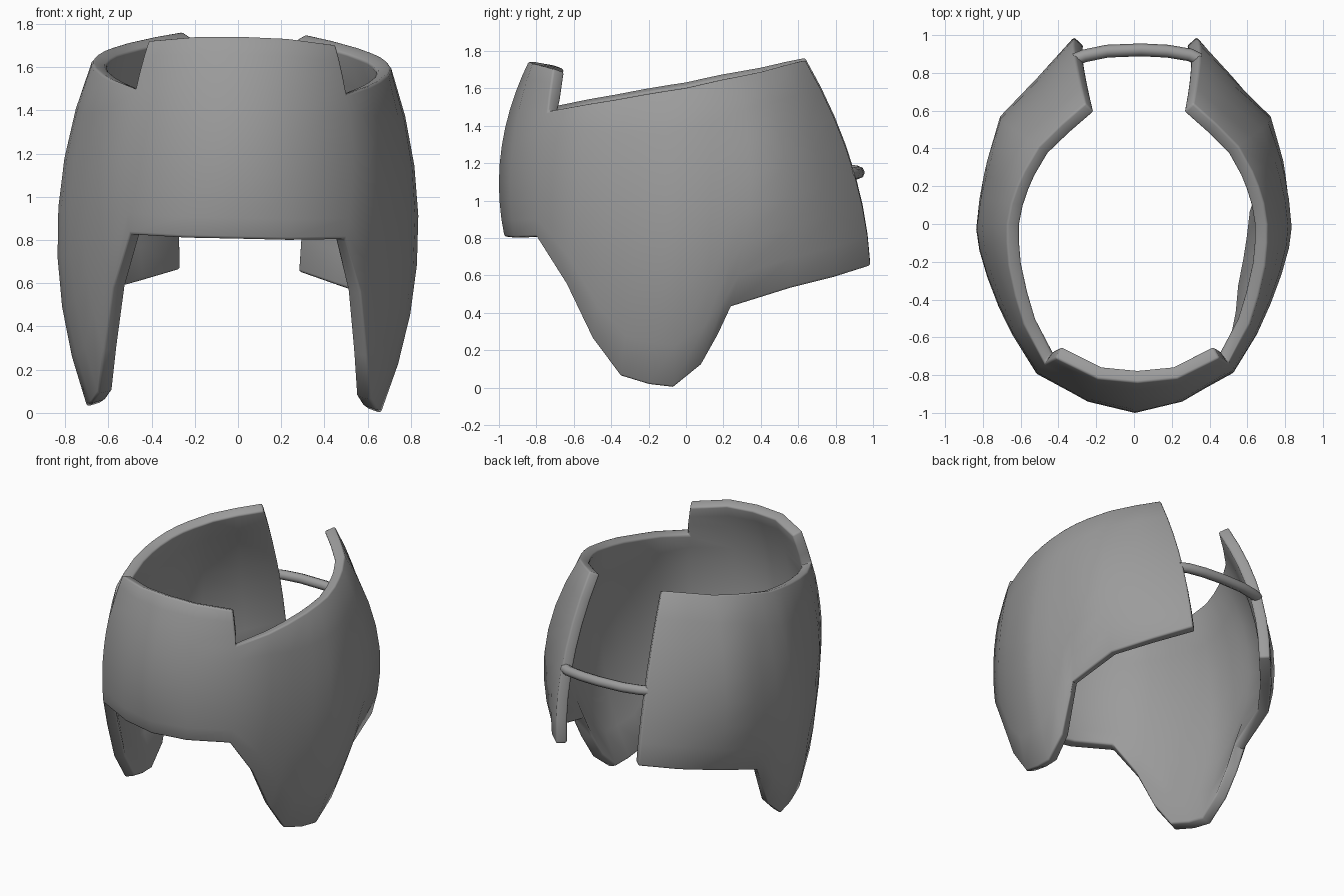
import bpy, math

if "Cube" in bpy.data.objects:
    bpy.data.objects.remove(bpy.data.objects["Cube"])

steel = bpy.data.materials.new("grey_steel")
steel.diffuse_color = (0.33, 0.33, 0.33, 1)
steel.use_nodes = True
steel.node_tree.nodes["Principled BSDF"].inputs["Base Color"].default_value = steel.diffuse_color

# Right half of the shell: one column per entry, front centre to back edge,
# each with bottom, middle and top point of the outer surface
COLS = [
    ((0, -.97, .79), (0, -1.0, 1.1), (0, -.84, 1.73)),
    ((.24, -.92, .79), (.25, -.94, 1.1), (.21, -.82, 1.725)),
    ((.50, -.80, .80), (.525, -.78, 1.1), (.435, -.71, 1.70)),
    ((.575, -.64, .55), (.65, -.58, 1.0), (.60, -.53, 1.515)),
    ((.61, -.50, .26), (.72, -.43, .9), (.645, -.38, 1.54)),
    ((.63, -.35, .06), (.78, -.27, .87), (.68, -.22, 1.57)),
    ((.66, -.20, .015), (.82, -.13, .87), (.69, -.10, 1.59)),
    ((.68, -.07, 0), (.835, -.02, .87), (.69, 0, 1.605)),
    ((.69, .08, .12), (.82, .13, .87), (.67, .11, 1.63)),
    ((.71, .17, .28), (.80, .25, .87), (.64, .20, 1.65)),
    ((.72, .24, .43), (.785, .33, .9), (.605, .28, 1.665)),
    ((.66, .56, .53), (.71, .55, 1.1), (.53, .41, 1.69)),
    ((.50, .79, .585), (.51, .73, 1.1), (.41, .53, 1.72)),
    ((.325, .99, .645), (.33, .885, 1.2), (.285, .64, 1.745)),
]
ROWS, EXTRA, PANEL = 7, 3, 2
NOTCH = 1.475
TILT = 0.022


def lean(x, y, z):
    """The whole piece leans slightly to its right."""
    return (x + TILT * (z - 0.85) + 0.012 * max(0, y), y, z + 0.015 - TILT * x)


def point(col, z, side):
    """Quadratic curve through the three points of a column, at height z."""
    (a, b, c) = col
    la = (z - b[2]) * (z - c[2]) / ((a[2] - b[2]) * (a[2] - c[2]))
    lb = (z - a[2]) * (z - c[2]) / ((b[2] - a[2]) * (b[2] - c[2]))
    lc = (z - a[2]) * (z - b[2]) / ((c[2] - a[2]) * (c[2] - b[2]))
    x = la * a[0] + lb * b[0] + lc * c[0]
    y = la * a[1] + lb * b[1] + lc * c[1]
    return lean(side * x, y, z)


# Curved shell with the taller front panel
n = len(COLS)
order = [(i, -1) for i in range(n - 1, 0, -1)] + [(i, 1) for i in range(n)]
verts, faces, grid = [], [], []
for i, side in order:
    col = COLS[i]
    z0, z1 = col[0][2], col[2][2]
    top = NOTCH if i <= PANEL else z1
    zs = [z0 + (top - z0) * k / ROWS for k in range(ROWS + 1)]
    if i <= PANEL:
        zs += [top + (z1 - top) * k / EXTRA for k in range(1, EXTRA + 1)]
    grid.append(list(range(len(verts), len(verts) + len(zs))))
    verts += [point(col, z, side) for z in zs]
for a, b in zip(grid, grid[1:]):
    for k in range(min(len(a), len(b)) - 1):
        faces.append((a[k], b[k], b[k + 1], a[k + 1]))

mesh = bpy.data.meshes.new("armour_shell")
mesh.from_pydata(verts, [], faces)
shell = bpy.data.objects.new("armour_shell", mesh)
bpy.context.collection.objects.link(shell)
mesh.materials.append(steel)
bpy.context.view_layer.objects.active = shell
shell.select_set(True)
solid = shell.modifiers.new("thickness", 'SOLIDIFY')
solid.thickness = 0.072
solid.offset = -1
bevel = shell.modifiers.new("soft_rim", 'BEVEL')
bevel.width = 0.012
bevel.segments = 2
bevel.limit_method = 'ANGLE'
bevel.angle_limit = math.radians(60)
for m in (solid.name, bevel.name):
    bpy.ops.object.modifier_apply(modifier=m)
bpy.ops.object.shade_smooth_by_angle(angle=math.radians(50))
shell.select_set(False)

# Thin bar joining the two back edges
curve = bpy.data.curves.new("back_bar", 'CURVE')
curve.dimensions = '3D'
curve.bevel_depth = 0.034
curve.bevel_resolution = 2
curve.use_fill_caps = True
path = [(-.33, .87), (-.28, .89), (-.16, .915), (.02, .922),
        (.16, .915), (.28, .895), (.33, .87)]
spline = curve.splines.new('POLY')
spline.points.add(len(path) - 1)
for p, (x, y) in zip(spline.points, path):
    p.co = (*lean(x, y, 1.135), 1)
bar = bpy.data.objects.new("back_bar", curve)
bpy.context.collection.objects.link(bar)
bpy.context.view_layer.objects.active = bar
bar.select_set(True)
bpy.ops.object.convert(target='MESH')
bar = bpy.context.view_layer.objects.active
bar.data.materials.clear()
bar.data.materials.append(steel)
bpy.ops.object.shade_smooth_by_angle(angle=math.radians(50))
